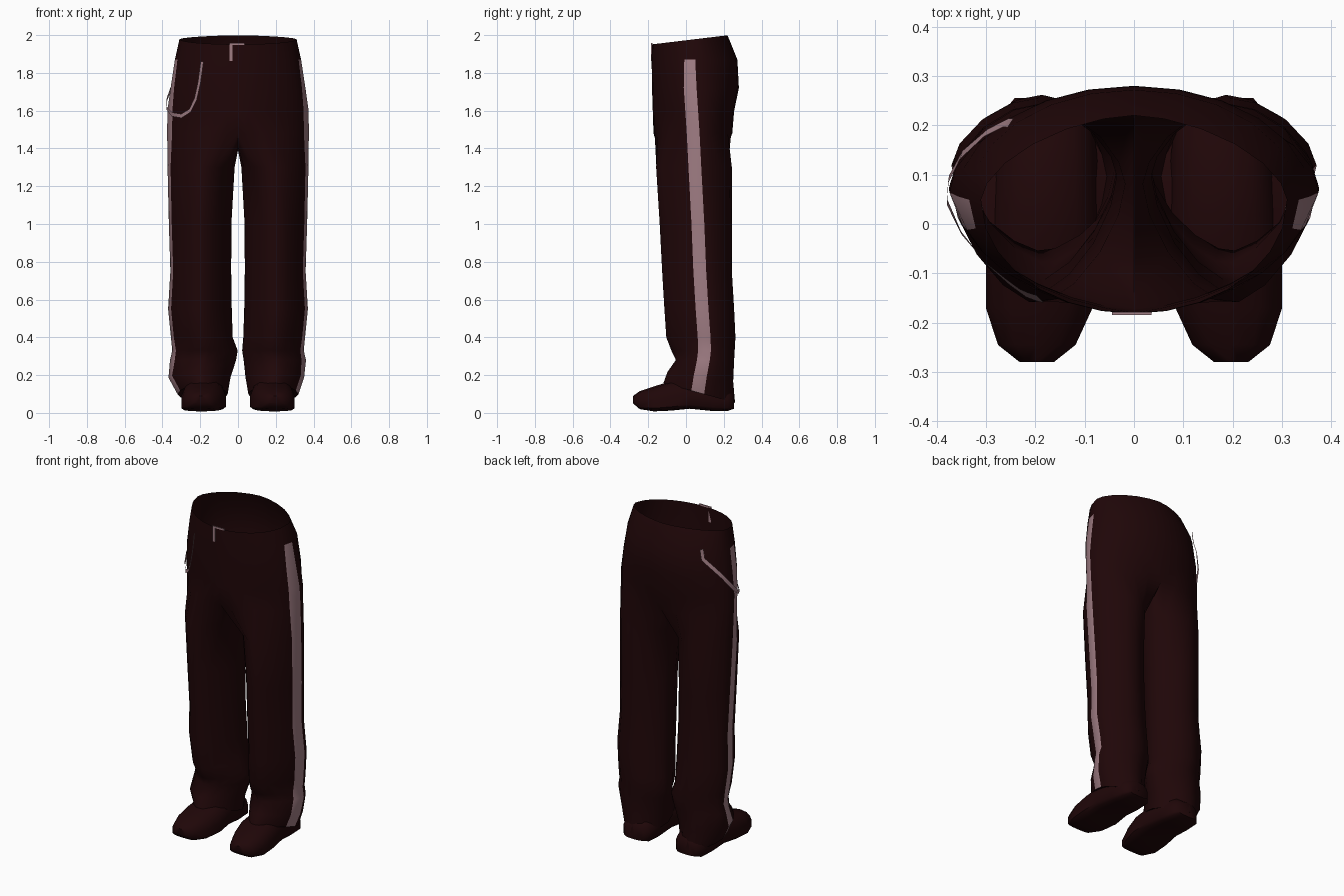
import bpy, bmesh, math
from mathutils import Vector

if "Cube" in bpy.data.objects:
    bpy.data.objects.remove(bpy.data.objects["Cube"], do_unlink=True)


def material(name, rgb):
    m = bpy.data.materials.new(name)
    m.use_nodes = True
    m.diffuse_color = (*rgb, 1)
    bsdf = m.node_tree.nodes["Principled BSDF"]
    bsdf.inputs["Base Color"].default_value = (*rgb, 1)
    bsdf.inputs["Roughness"].default_value = 0.9
    return m


CLOTH = material("dark maroon cloth", (0.0138, 0.0019, 0.0024))
TRIM = material("dusty pink trim", (0.35, 0.205, 0.23))


def finish(name, bm, mats, angle=50):
    bmesh.ops.remove_doubles(bm, verts=bm.verts, dist=0.0005)
    bmesh.ops.recalc_face_normals(bm, faces=bm.faces)
    mesh = bpy.data.meshes.new(name)
    bm.to_mesh(mesh)
    bm.free()
    ob = bpy.data.objects.new(name, mesh)
    bpy.context.collection.objects.link(ob)
    for m in mats:
        mesh.materials.append(m)
    bpy.ops.object.select_all(action="DESELECT")
    ob.select_set(True)
    bpy.context.view_layer.objects.active = ob
    bpy.ops.object.shade_smooth_by_angle(angle=math.radians(angle))


def spow(v, p):
    return math.copysign(abs(v) ** p, v)


# Trouser rings: height, outer x, front y, stripe y, back y, tilt
HIPS = [
    (1.975, .31, -.18, .02, .22, .12),
    (1.87, .334, -.182, .02, .272, 0),
    (1.72, .357, -.18, .022, .28, 0),
    (1.6, .374, -.176, .03, .255, 0),
    (1.48, .375, -.172, .038, .245, 0),
]
# Leg rings: the same, with the inner x last
LEGS = [
    (1.3, .373, -.162, .047, .243, 0, .018),
    (1.0, .366, -.143, .063, .243, 0, .035),
    (.75, .358, -.13, .073, .243, 0, .036),
    (.55, .37, -.118, .085, .255, 0, .033),
    (.4, .355, -.108, .096, .262, 0, .028),
    (.33, .348, -.08, .098, .258, 0, .022),
    (.28, .36, -.055, .092, .255, 0, .03),
    (.2, .35, -.1, .075, .25, -.15, .04),
    (.12, .32, -.122, .062, .26, -.28, .055),
]
STEPS = 6          # columns from the front seam to the stripe
SEAM = 50          # how far the seam turns inwards on a leg, degrees


def ring_points(row, side):
    """Front seam, around the outside, to the back seam; then the inner leg."""
    z, xo, yf, ys, yb, tilt = row[:6]
    leg = len(row) > 6
    xi = row[6] if leg else -xo
    if leg and side < 0 and .25 < z < .38:
        xi -= .02
    if leg and side < 0 and z == .2:
        xo += .018
    xc, rx = (xo + xi) / 2, (xo - xi) / 2
    start = -SEAM if leg else 0
    half = .034 if z < 1.8 else .029    # half the stripe width
    ridge = ys + half                   # widest at the rear edge of the stripe
    # Roundness of the front and back: 1 is an ellipse, more is leaner
    if leg:
        front_power, back_power = 1.28, 1.22
    elif z > 1.9:
        front_power, back_power = 1, 1.2
    else:
        front_power, back_power = (1.06 if z > 1.65 else 1.18), 1

    def point(deg):
        a = math.radians(deg)
        power = front_power if math.cos(a) > 0 else back_power
        c = spow(math.cos(a), power)
        x = xc + rx * spow(math.sin(a), power)
        y = ridge - c * ((ridge - yf) if c > 0 else (yb - ridge))
        return Vector((side * x, y, z + tilt * (y - .02)))

    edge = math.degrees(math.acos((2 * half / (ridge - yf)) ** (1 / front_power)))
    front = [point(start + (edge - start) * i / STEPS) for i in range(STEPS + 1)]
    back = [point(90 + (90 - start) * i / STEPS) for i in range(STEPS + 1)]
    inner = []
    if leg:
        turn = 180 - 2 * SEAM
        inner = [point(180 + SEAM + turn * t) for t in (.25, .5, .75)]
    return front + back, inner


trousers = bmesh.new()
for side in (1, -1):
    rings = [ring_points(r, side) for r in HIPS + LEGS]
    # Crotch arch closes the last hip ring into a leg opening
    outer, inner = rings[len(HIPS) - 1]
    f, b = outer[0], outer[-1]
    for t, drop in ((.75, .07), (.5, .09), (.25, .07)):
        p = f.lerp(b, t)
        inner.append(Vector((0, p.y, p.z - drop)))
    # Hem tucks in around the shoe
    core = Vector((side * .18, .07, .16))
    rings.append([[p.lerp(core, .45) for p in part] for part in rings[-1]])
    verts = [[trousers.verts.new(p) for p in o + i] for o, i in rings]
    for r in range(len(verts) - 1):
        up, low = verts[r], verts[r + 1]
        closed = r >= len(HIPS) - 1
        count = len(up) if closed else 2 * STEPS + 1
        striped = 0 < r < len(verts) - 2    # from below the waistband to the hem
        for k in range(count):
            n = (k + 1) % len(up)
            face = trousers.faces.new((up[k], up[n], low[n], low[k]))
            face.material_index = 1 if k == STEPS and striped else 0
finish("trousers", trousers, [CLOTH, TRIM], 60)

# Shoe sections: y, centre x, half width, bottom, top
SHOE = [
    (-.28, .197, .035, .05, .09),
    (-.245, .197, .08, .02, .115),
    (-.17, .192, .11, .008, .14),
    (-.08, .182, .12, .012, .168),
    (.02, .18, .112, .022, .19),
    (.14, .178, .105, .01, .18),
    (.22, .178, .095, .01, .14),
    (.255, .178, .065, .022, .11),
]
for side, name in ((1, "left_shoe"), (-1, "right_shoe")):
    bm = bmesh.new()
    loops = []
    for y, xc, hw, z0, z1 in SHOE:
        loop = []
        for i in range(14):
            a = math.tau * (i + .5) / 14
            s = math.sin(a)
            mid = z0 + (z1 - z0) * .35
            z = mid + (z1 - mid) * s if s > 0 else mid + (mid - z0) * spow(s, .3)
            loop.append(bm.verts.new((side * (xc + hw * spow(math.cos(a), .7)), y, z)))
        loops.append(loop)
    for p, q in zip(loops, loops[1:]):
        for i in range(14):
            j = (i + 1) % 14
            bm.faces.new((p[i], p[j], q[j], q[i]))
    bm.faces.new(loops[0])
    bm.faces.new(loops[-1])
    finish(name, bm, [CLOTH])

# Hanging hip chain: a ribbon lying against the hip, from front to back
PATH = [Vector(p) for p in (
    (-.19, -.152, 1.86), (-.205, -.148, 1.75), (-.225, -.14, 1.66),
    (-.255, -.118, 1.6), (-.3, -.08, 1.572), (-.35, -.018, 1.58),
    (-.379, .045, 1.615), (-.376, .09, 1.66), (-.35, .14, 1.73),
    (-.3, .185, 1.8), (-.26, .205, 1.84), (-.25, .205, 1.9))]
ribbon = bmesh.new()
pairs = []
for i, p in enumerate(PATH):
    along = PATH[min(i + 1, len(PATH) - 1)] - PATH[max(i - 1, 0)]
    outward = Vector((p.x, p.y - .04, 0))
    across = along.cross(outward).normalized() * .011
    pairs.append((ribbon.verts.new(p + across), ribbon.verts.new(p - across)))
for (a, b), (c, d) in zip(pairs, pairs[1:]):
    ribbon.faces.new((a, b, d, c))
finish("hip_chain", ribbon, [TRIM])


# Fly fastening: a waist tab and a zip line
def plate(name, centre, size):
    bm = bmesh.new()
    bmesh.ops.create_cube(bm, size=1)
    for v in bm.verts:
        v.co = Vector(a * b for a, b in zip(v.co, size)) + Vector(centre)
    finish(name, bm, [TRIM], 30)


plate("fly_tab", (-.005, -.181, 1.953), (.08, .006, .01))
plate("fly_zip", (-.036, -.181, 1.908), (.016, .006, .09))
